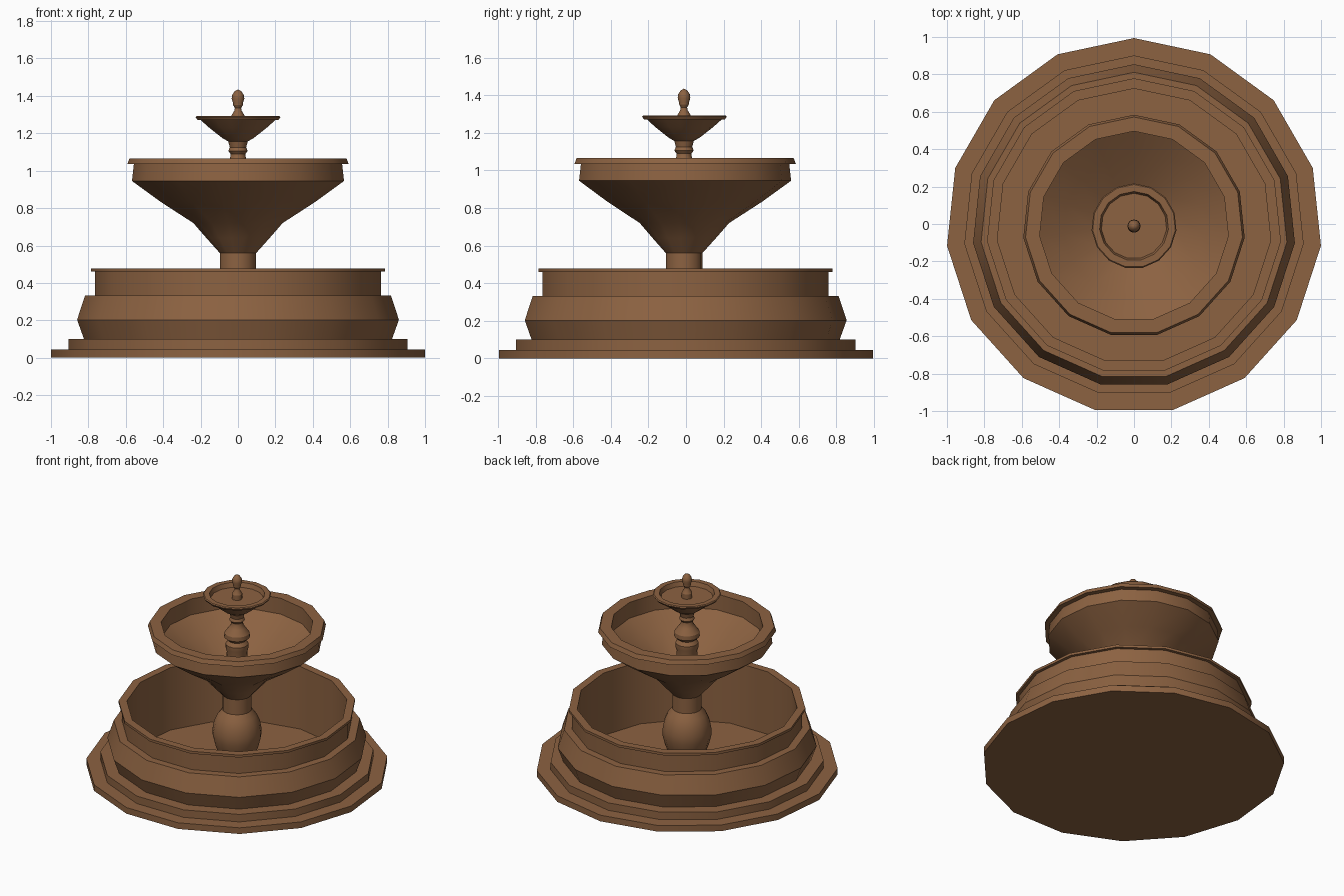
import bpy, bmesh, math

SIDES = 15
AXIS_Y = -0.011   # odd side count puts the axis slightly off the box centre

stone = bpy.data.materials.new("brown stone")
stone.diffuse_color = (0.262, 0.122, 0.053, 1)


def lathe(name, profile):
    """Revolve (radius, z) points about the axis; radius 0 closes with a fan."""
    bm = bmesh.new()
    rings = []
    for r, z in profile:
        if r == 0:
            rings.append([bm.verts.new((0, AXIS_Y, z))] * SIDES)
        else:
            rings.append([bm.verts.new((
                r * math.cos(math.pi / 2 + 2 * math.pi * i / SIDES),
                AXIS_Y + r * math.sin(math.pi / 2 + 2 * math.pi * i / SIDES), z))
                for i in range(SIDES)])
    for a, b in zip(rings, rings[1:]):
        for i in range(SIDES):
            j = (i + 1) % SIDES
            quad = list(dict.fromkeys((a[i], a[j], b[j], b[i])))
            bm.faces.new(quad)
    bmesh.ops.recalc_face_normals(bm, faces=bm.faces)
    me = bpy.data.meshes.new(name)
    bm.to_mesh(me)
    bm.free()
    me.materials.append(stone)
    ob = bpy.data.objects.new(name, me)
    bpy.context.collection.objects.link(ob)
    bpy.ops.object.select_all(action='DESELECT')
    ob.select_set(True)
    bpy.context.view_layer.objects.active = ob
    bpy.ops.object.shade_smooth_by_angle(angle=math.radians(28))
    return ob


# Stepped lower basin with hollow interior
lathe("lower_basin", [
    (0, 0), (1.005, 0), (1.005, 0.045), (0.912, 0.045), (0.912, 0.10),
    (0.828, 0.10), (0.865, 0.203), (0.822, 0.333), (0.768, 0.333),
    (0.768, 0.46), (0.79, 0.46), (0.79, 0.478), (0.735, 0.478),
    (0.735, 0.02), (0, 0.02)])

# Bulbous pedestal
lathe("pedestal", [
    (0, 0.015), (0.14, 0.015), (0.14, 0.05), (0.10, 0.07), (0.125, 0.13),
    (0.147, 0.19), (0.162, 0.25), (0.164, 0.30), (0.153, 0.36),
    (0.13, 0.41), (0.098, 0.45), (0.098, 0.57), (0, 0.57)])

# Large middle bowl
lathe("middle_bowl", [
    (0, 0.56), (0.098, 0.56), (0.17, 0.64), (0.24, 0.72), (0.415, 0.833),
    (0.57, 0.945), (0.56, 1.035), (0.595, 1.035), (0.583, 1.066),
    (0.507, 1.066), (0.507, 0.95), (0.38, 0.865), (0.22, 0.765),
    (0.10, 0.70), (0, 0.70)])

# Turned stem between the bowl and the dish
lathe("upper_stem", [
    (0, 0.69), (0.09, 0.69), (0.075, 0.80), (0.068, 0.87), (0.077, 0.90),
    (0.077, 0.93), (0.058, 0.955), (0.086, 0.98), (0.084, 1.01),
    (0.055, 1.05), (0.042, 1.07), (0.040, 1.09), (0.052, 1.105),
    (0.044, 1.125), (0.052, 1.155), (0, 1.155)])

# Small top dish
lathe("top_dish", [
    (0, 1.15), (0.044, 1.152), (0.085, 1.175), (0.155, 1.23), (0.20, 1.27),
    (0.217, 1.27), (0.228, 1.286), (0.222, 1.292), (0.185, 1.292),
    (0.175, 1.26), (0, 1.26)])

# Finial
lathe("finial", [
    (0, 1.255), (0.035, 1.255), (0.035, 1.295), (0.02, 1.32),
    (0.017, 1.335), (0.026, 1.35), (0.026, 1.36), (0.034, 1.385),
    (0.031, 1.405), (0.018, 1.425), (0, 1.435)])
